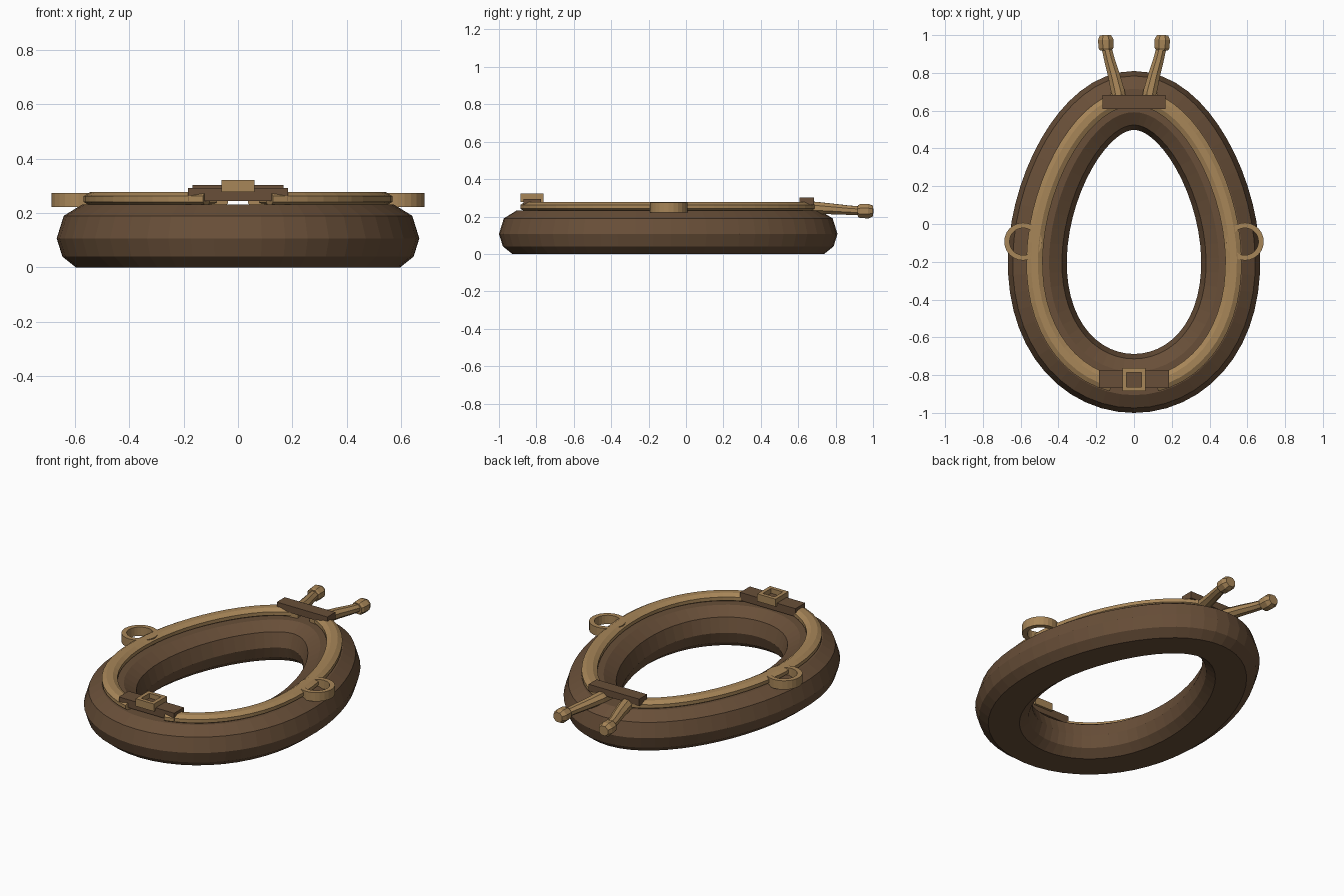
import bpy, bmesh, math
from mathutils import Vector

if "Cube" in bpy.data.objects:
    bpy.data.objects.remove(bpy.data.objects["Cube"])


def material(name, rgb):
    m = bpy.data.materials.new(name)
    m.diffuse_color = (*rgb, 1)
    m.use_nodes = True
    m.node_tree.nodes["Principled BSDF"].inputs["Base Color"].default_value = m.diffuse_color
    return m


LEATHER = material("brown leather", (0.140, 0.078, 0.040))
BRASS = material("tan wood and brass", (0.390, 0.238, 0.098))


def finish(name, bm, mat):
    bmesh.ops.recalc_face_normals(bm, faces=bm.faces)
    mesh = bpy.data.meshes.new(name)
    bm.to_mesh(mesh)
    bm.free()
    mesh.materials.append(mat)
    ob = bpy.data.objects.new(name, mesh)
    bpy.context.collection.objects.link(ob)
    return ob


def egg(deg):
    """Point on the egg-shaped centre line, narrow towards +y."""
    t = math.radians(deg)
    s, c = math.sin(t), math.cos(t)
    return Vector((0.506 * c * (1 - 0.155 * s), -0.095 + 0.749 * s, 0))


def sweep(name, path, section, mat, closed=False, scales=None):
    """Sweep a (sideways, up) section along a path; sideways is to its right."""
    bm = bmesh.new()
    n, k = len(path), len(section)
    rings = []
    for i, p in enumerate(path):
        a = path[i - 1] if closed or i else p
        b = path[(i + 1) % n] if closed or i < n - 1 else p
        d = b - a
        side = Vector((d.y, -d.x, 0)).normalized()
        f = scales[i] if scales else 1
        rings.append([bm.verts.new(p + side * u * f + Vector((0, 0, v * f)))
                      for u, v in section])
    for i in range(n if closed else n - 1):
        r, q = rings[i], rings[(i + 1) % n]
        for j in range(k):
            bm.faces.new((r[j], r[(j + 1) % k], q[(j + 1) % k], q[j]))
    if not closed:
        bm.faces.new(rings[0])
        bm.faces.new(rings[-1])
    return finish(name, bm, mat)


def oval(rx, rz, n=8):
    return [(rx * math.cos((i + 0.5) * math.tau / n) / math.cos(math.pi / n),
             rz * math.sin((i + 0.5) * math.tau / n) / math.cos(math.pi / n))
            for i in range(n)]


def box(name, lo, hi, mat):
    bm = bmesh.new()
    bmesh.ops.create_cube(bm, size=1)
    for v in bm.verts:
        v.co = [l + (c + 0.5) * (h - l) for l, h, c in zip(lo, hi, v.co)]
    return finish(name, bm, mat)


def washer(name, centre, outer, inner, z0, z1, n, mat, turn=0):
    """Flat ring with n sides and a hole."""
    pts = [Vector((centre[0] + outer * math.cos(turn + i * math.tau / n),
                   centre[1] + outer * math.sin(turn + i * math.tau / n), 0))
           for i in range(n)]
    bm = bmesh.new()
    c = Vector((*centre, 0))
    rows = [[bm.verts.new(c + (p - c) * r / outer + Vector((0, 0, z))) for p in pts]
            for r, z in ((outer, z0), (outer, z1), (inner, z1), (inner, z0))]
    for a in range(4):
        r, q = rows[a], rows[(a + 1) % 4]
        for i in range(n):
            j = (i + 1) % n
            bm.faces.new((r[i], r[j], q[j], q[i]))
    return finish(name, bm, mat)


# Padded collar body
half = [(0.085, 0), (0.135, 0.04), (0.156, 0.107), (0.130, 0.19), (0.062, 0.232)]
profile = half + [(-u, v) for u, v in reversed(half)]
sweep("collar_pad", [egg(i * 360 / 56) for i in range(56)], profile, LEATHER, closed=True)

for sx, label in ((1, "right"), (-1, "left")):
    # Curved bar lying along each side of the pad
    bar = [egg(-79 + i * 157 / 26) for i in range(27)]
    bar = [Vector((sx * p.x, p.y, 0.252)) for p in bar]
    section = [(sx * (u + 0.015), v) for u, v in oval(0.043, 0.025)]
    sweep(label + "_side_bar", bar, section, BRASS)

    # Prong rising past the top strap
    prong = [(0.075, 0.62, 0.250), (0.085, 0.70, 0.246), (0.107, 0.79, 0.240),
             (0.130, 0.87, 0.234), (0.147, 0.94, 0.230)]
    sweep(label + "_prong", [Vector((sx * x, y, z)) for x, y, z in prong],
          oval(0.036, 0.032), BRASS, scales=[1.05, 1, 0.88, 0.78, 0.72])

    # Knob on the end of the prong
    knob = [(0.147, 0.920), (0.148, 0.932), (0.150, 0.975), (0.151, 1.0)]
    sweep(label + "_knob", [Vector((sx * x, y, 0.229)) for x, y in knob],
          oval(0.041, 0.039), BRASS, scales=[0.8, 0.95, 1, 0.72])

    # Rein ring
    washer(label + "_rein_ring", (sx * 0.587, -0.093), 0.1, 0.072,
           0.222, 0.275, 24, BRASS)

# Straps and buckle
box("top_strap", (-0.168, 0.608, 0.262), (0.168, 0.684, 0.303), LEATHER)
box("bottom_strap", (-0.184, -0.868, 0.245), (0.184, -0.776, 0.293), LEATHER)
r = math.sqrt(2)
washer("buckle", (0, -0.824), 0.061 * r, 0.039 * r, 0.277, 0.322, 4, BRASS, math.pi / 4)
